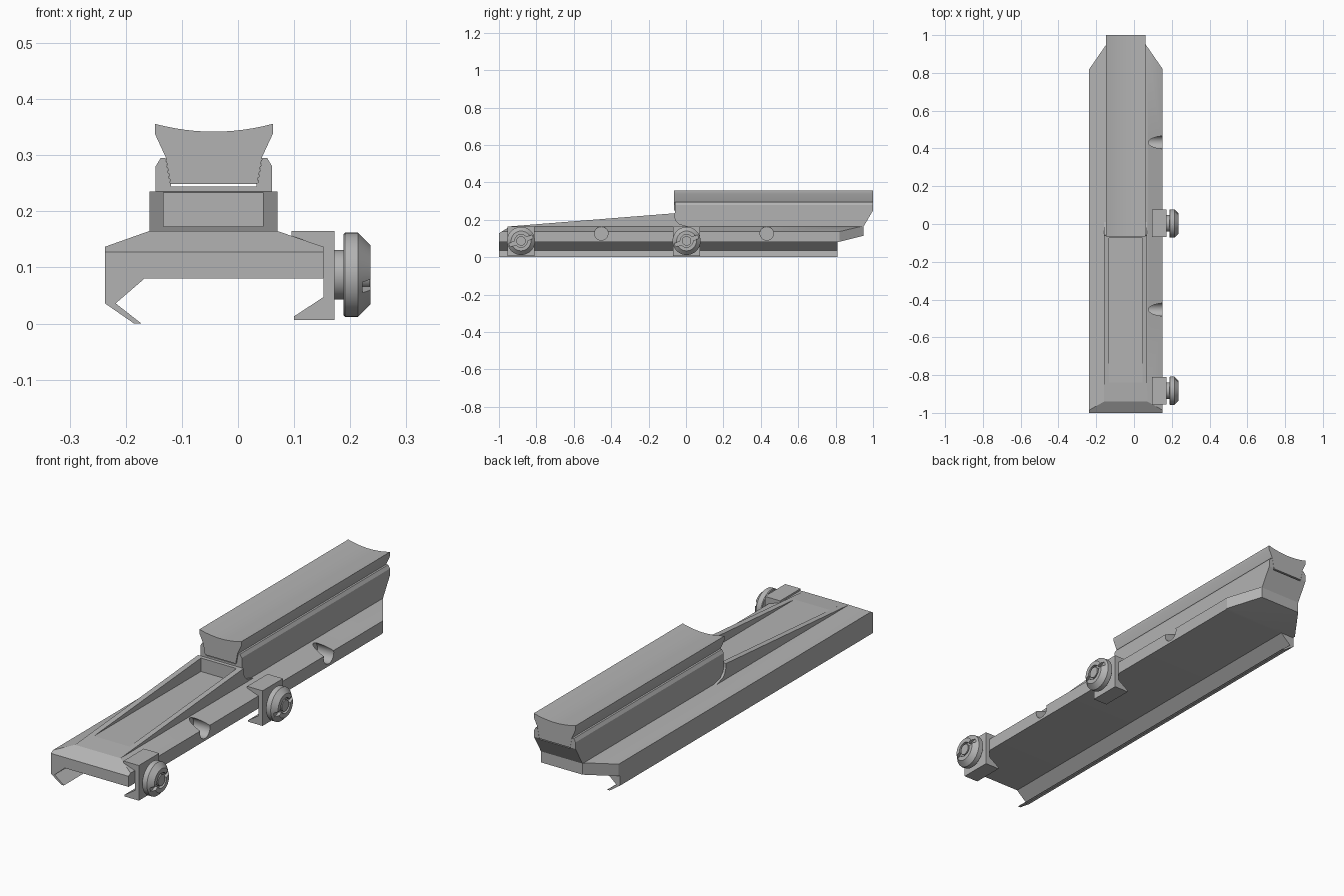
import bpy, bmesh, math
from mathutils import Vector

old = bpy.data.objects.get("Cube")
if old:
    bpy.data.objects.remove(old)

mat = bpy.data.materials.new("machined grey")
mat.use_nodes = True
GREY = (0.45, 0.45, 0.45, 1)
mat.diffuse_color = GREY
mat.node_tree.nodes["Principled BSDF"].inputs["Base Color"].default_value = GREY


def finish(name, bm):
    bmesh.ops.recalc_face_normals(bm, faces=bm.faces)
    mesh = bpy.data.meshes.new(name)
    bm.to_mesh(mesh)
    bm.free()
    mesh.materials.append(mat)
    ob = bpy.data.objects.new(name, mesh)
    bpy.context.collection.objects.link(ob)
    return ob


def extrude(name, points, start, end, axis="y", cuts=()):
    """Extrude an xz profile along y, or a yz profile along x, then trim by planes."""
    bm = bmesh.new()
    place = (lambda a, b: (a, start, b)) if axis == "y" else (lambda a, b: (start, a, b))
    face = bm.faces.new([bm.verts.new(place(*p)) for p in points])
    out = bmesh.ops.extrude_face_region(bm, geom=[face])
    move = Vector((0, end - start, 0) if axis == "y" else (end - start, 0, 0))
    bmesh.ops.translate(bm, vec=move, verts=[v for v in out["geom"] if isinstance(v, bmesh.types.BMVert)])
    for co, normal in cuts:
        cut = bmesh.ops.bisect_plane(bm, geom=bm.verts[:] + bm.edges[:] + bm.faces[:], plane_co=co,
                                     plane_no=Vector(normal).normalized(), clear_outer=True)
        edges = [e for e in cut["geom_cut"] if isinstance(e, bmesh.types.BMEdge)]
        bmesh.ops.holes_fill(bm, edges=edges)
    return finish(name, bm)


def lathe_x(name, profile, y, z, sides=40):
    """Turn (x, radius) pairs about an axis parallel to x."""
    bm = bmesh.new()
    rings = []
    for x, r in profile:
        angles = [2 * math.pi * i / sides for i in range(sides)]
        rings.append([bm.verts.new((x, y + r * math.cos(a), z + r * math.sin(a))) for a in angles])
    for a, b in zip(rings, rings[1:]):
        for i in range(sides):
            j = (i + 1) % sides
            bm.faces.new((a[i], a[j], b[j], b[i]))
    bm.faces.new(rings[0])
    bm.faces.new(rings[-1])
    return finish(name, bm)


def carve(target, cutter):
    cutter.hide_render = True
    mod = target.modifiers.new("cut", "BOOLEAN")
    mod.operation, mod.solver, mod.object = "DIFFERENCE", "EXACT", cutter
    bpy.context.view_layer.objects.active = target
    bpy.ops.object.modifier_apply(modifier=mod.name)
    bpy.data.objects.remove(cutter)


def smooth(ob):
    bpy.ops.object.select_all(action="DESELECT")
    ob.select_set(True)
    bpy.context.view_layer.objects.active = ob
    bpy.ops.object.shade_smooth_by_angle(angle=math.radians(25))


# Base deck with bevelled nose and tapered tail
MID = -0.043
deck = extrude("base_deck",
               [(-0.237, 0.08), (-0.237, 0.137), (-0.158, 0.165), (0.07, 0.165), (0.152, 0.137), (0.152, 0.08)],
               -1, 0.95,
               cuts=[((0, -1, 0.128), (0, -0.037, 0.06)),
                     ((0, 0.81, 0.08), (0, 0.035, -0.14)),
                     ((0.152, 0.82, 0), (0.13, 0.09, 0)),
                     ((-0.237, 0.82, 0), (-0.13, 0.09, 0))])

# Round relief notches on the clamp side
for y in (-0.453, 0.432):
    carve(deck, lathe_x("notch_cutter", [(0.07, 0.036), (0.2, 0.036)], y, 0.127, 32))
smooth(deck)

# Fixed jaw under the right edge
extrude("fixed_jaw",
        [(-0.237, 0.08), (-0.167, 0.08), (-0.218, 0.036), (-0.172, 0), (-0.185, 0), (-0.237, 0.036)], -1, 0.81)

# Ramp: two side walls, low floor and cross wall
wall = [(-0.94, 0.16), (-0.94, 0.165), (-0.06, 0.235), (-0.06, 0.215), (-0.052, 0.193),
        (-0.035, 0.177), (0.01, 0.165), (0.01, 0.16)]
for name, a, b in (("ramp_wall_right", -0.158, -0.133), ("ramp_wall_left", 0.045, 0.07)):
    extrude(name, wall, a, b, "x")
extrude("ramp_floor", [(-0.94, 0.16), (-0.94, 0.165), (-0.84, 0.173), (-0.06, 0.173), (-0.06, 0.16)],
        -0.133, 0.045, "x")
extrude("ramp_cross_wall", [(-0.075, 0.16), (-0.075, 0.234), (-0.06, 0.235), (-0.06, 0.16)],
        -0.133, 0.045, "x")

# Dovetail channel and the saddle sliding in it, both with an undercut tail
tail = [((0, 1, 0.25), (0, 0.085, -0.05))]
half = [(0.104, 0.16), (0.104, 0.28), (0.095, 0.295), (0.086, 0.295), (0.077, 0.244)]
extrude("dovetail_channel",
        [(MID + x, z) for x, z in half] + [(MID - x, z) for x, z in reversed(half)], -0.06, 1, cuts=tail)
side = [(0.077, 0.249), (0.086, 0.297), (0.105, 0.338)]
top = [(0.105 * t / 6, 0.342 + 0.014 * (t / 6) ** 2) for t in range(6, -7, -1)]
smooth(extrude("saddle", [(MID + x, z) for x, z in side + top] + [(MID - x, z) for x, z in reversed(side)],
               -0.065, 1, cuts=tail))
# Thin sides of the saddle seat close against the channel
for s in (-1, 1):
    extrude("saddle_seat", [(MID + s * x, z) for x, z in
                            ((0.076, 0.244), (0.076, 0.251), (0.08, 0.251), (0.08, 0.244))], -0.06, 0.99)

# Clamps with slotted knobs
KNOB_Z = 0.087
for label, y in (("front", -0.882), ("middle", 0.003)):
    extrude(label + "_clamp",
            [(0.095, 0.156), (0.095, 0.165), (0.172, 0.165), (0.172, 0.006), (0.1, 0.006),
             (0.1, 0.013), (0.152, 0.047), (0.152, 0.137)], y - 0.073, y + 0.073)
    smooth(lathe_x(label + "_screw", [(0.16, 0.044), (0.19, 0.044)], y, KNOB_Z))
    knob = lathe_x(label + "_knob",
                   [(0.188, 0.072), (0.191, 0.075), (0.214, 0.075), (0.218, 0.071), (0.236, 0.053)], y, KNOB_Z)
    # Tilted coin slot plus a round pocket around the centre boss
    c, s = math.cos(math.radians(20)), math.sin(math.radians(20))
    slot = [(y + c * u - s * v, KNOB_Z + s * u + c * v)
            for u, v in ((-0.1, -0.01), (0.1, -0.01), (0.1, 0.01), (-0.1, 0.01))]
    carve(knob, extrude("slot_cutter", slot, 0.222, 0.3, "x"))
    carve(knob, lathe_x("pocket_cutter", [(0.222, 0.034), (0.3, 0.034)], y, KNOB_Z))
    smooth(knob)
    smooth(lathe_x(label + "_knob_boss", [(0.215, 0.025), (0.235, 0.025)], y, KNOB_Z))
